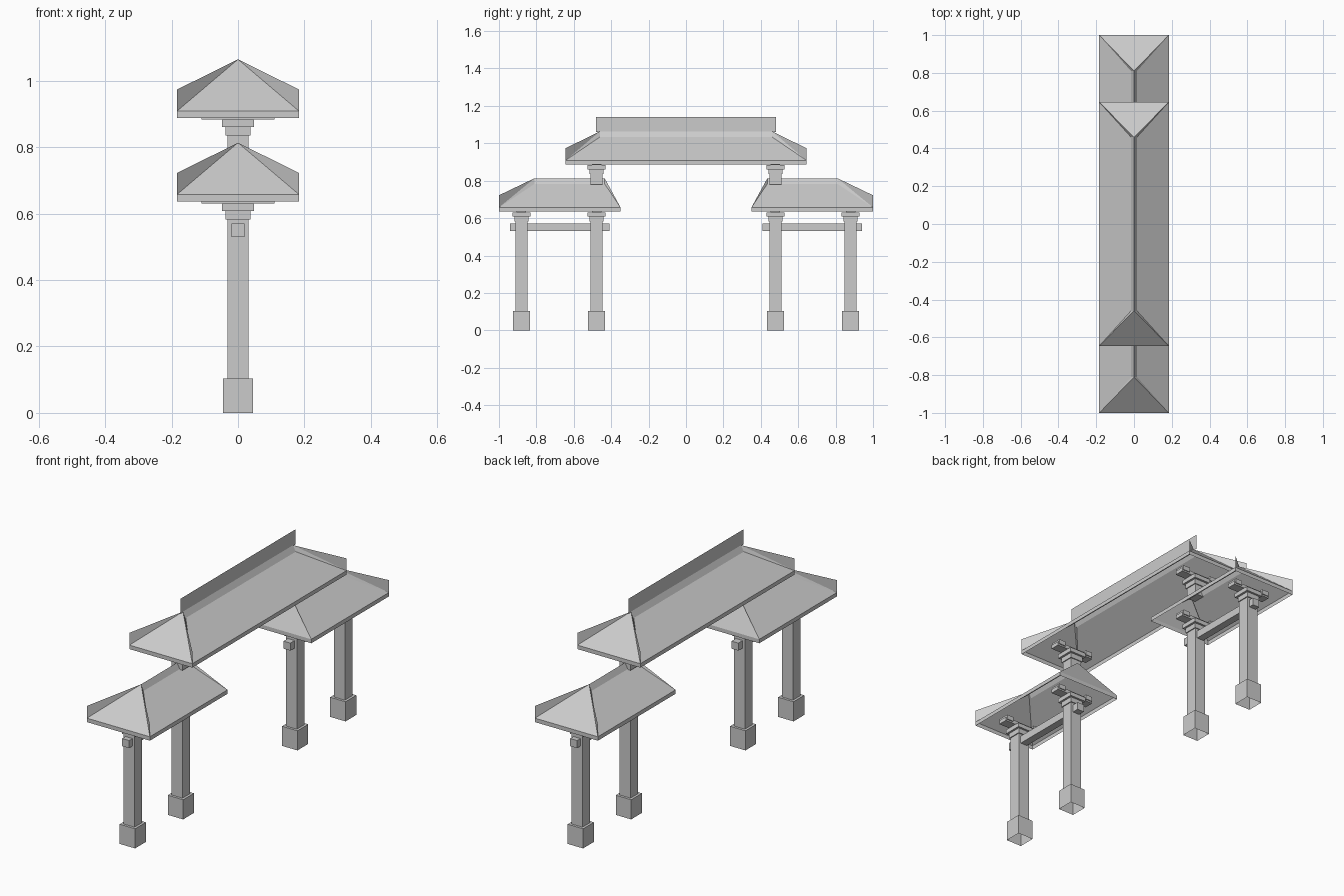
import bpy, bmesh

if "Cube" in bpy.data.objects:
    bpy.data.objects.remove(bpy.data.objects["Cube"])

grey = bpy.data.materials.new("stone grey")
grey.diffuse_color = (0.6, 0.6, 0.6, 1)
grey.use_nodes = True
grey.node_tree.nodes["Principled BSDF"].inputs["Base Color"].default_value = grey.diffuse_color


def finish(name, verts, faces):
    me = bpy.data.meshes.new(name)
    me.from_pydata(verts, [], faces)
    me.materials.append(grey)
    ob = bpy.data.objects.new(name, me)
    bpy.context.collection.objects.link(ob)
    return ob


def box(name, x, y, z, open_bottom=False):
    """Box from (min, max) ranges on each axis."""
    v = [(a, b, c) for c in z for b in y for a in x]
    f = [(4, 5, 7, 6), (0, 1, 5, 4), (1, 3, 7, 5), (3, 2, 6, 7), (2, 0, 4, 6)]
    if not open_bottom:
        f.append((0, 2, 3, 1))
    return finish(name, v, f)


def post(name, y, half, z0, z1, open_bottom=False):
    return box(name, (-half, half), (y - half, y + half), (z0, z1), open_bottom)


def bracket(name, y, z):
    # stepped capital with a cross arm and small bearing blocks
    post(name + "_lower_step", y, 0.037, z, z + 0.026)
    post(name + "_upper_step", y, 0.048, z + 0.026, z + 0.048)
    box(name + "_arm", (-0.11, 0.11), (y - 0.025, y + 0.025), (z + 0.048, z + 0.068))
    for x in (-0.085, 0.085):
        box(name + "_block", (x - 0.02, x + 0.02), (y - 0.03, y + 0.03), (z + 0.056, z + 0.08))


def roof(name, y0, y1, r0, r1, z, fin_ends):
    """Open-bottomed hip roof: eave y0..y1, ridge r0..r1, eave bottom at z."""
    w, eave, top = 0.184, z + 0.021, z + 0.177
    bx, bz = 0.016, top - 0.03
    corners = [(-w, y0), (w, y0), (w, y1), (-w, y1)]
    v = [(x, y, z) for x, y in corners] + [(x, y, eave) for x, y in corners]
    v += [(0, r0, top), (0, r1, top)]
    v += [(bx, r0, bz), (bx, r1, bz), (-bx, r0, bz), (-bx, r1, bz)]
    f = [(i, (i + 1) % 4, 4 + (i + 1) % 4, 4 + i) for i in range(4)]
    f += [(4, 5, 8), (6, 7, 9)]                      # hipped ends
    f += [(5, 6, 11, 10), (10, 11, 9, 8), (5, 10, 8), (6, 9, 11)]
    f += [(7, 4, 12, 13), (13, 12, 8, 9), (4, 8, 12), (7, 13, 9)]
    finish(name, v, f)
    # raised thin fins along the hips
    for y, r in fin_ends:
        for s in (-w, w):
            finish(name + "_hip_fin", [(s, y, eave), (s, y, eave + 0.065), (0, r, top)],
                   [(0, 1, 2)])


# columns, bases, brackets, tie beams and lower roofs on both sides
for side, s in (("front", -1), ("back", 1)):
    for kind, y in (("outer", 0.88 * s), ("inner", 0.478 * s)):
        n = f"{side}_{kind}"
        post(n + "_base", y, 0.045, 0, 0.104, True)
        post(n + "_column", y, 0.032, 0.1, 0.585)
        bracket(n + "_bracket", y, 0.582)
    post(side + "_upper_post", 0.478 * s, 0.032, 0.78, 0.84)
    bracket(side + "_upper_bracket", 0.478 * s, 0.835)
    box(side + "_tie_beam", (-0.02, 0.02), sorted((0.94 * s, 0.41 * s)), (0.53, 0.57))
    out, inn = (1.0 * s, 0.81 * s), (0.35 * s, 0.435 * s)
    lo, hi = (out, inn) if s < 0 else (inn, out)
    roof(side + "_lower_roof", lo[0], hi[0], lo[1], hi[1], 0.636, [out])

# central upper roof with its upright ridge plate
roof("upper_roof", -0.645, 0.645, -0.46, 0.46, 0.887, [(-0.645, -0.46), (0.645, 0.46)])
finish("ridge_plate", [(0, -0.48, 1.06), (0, 0.48, 1.06), (0, 0.48, 1.14), (0, -0.48, 1.14)],
       [(0, 1, 2, 3)])
